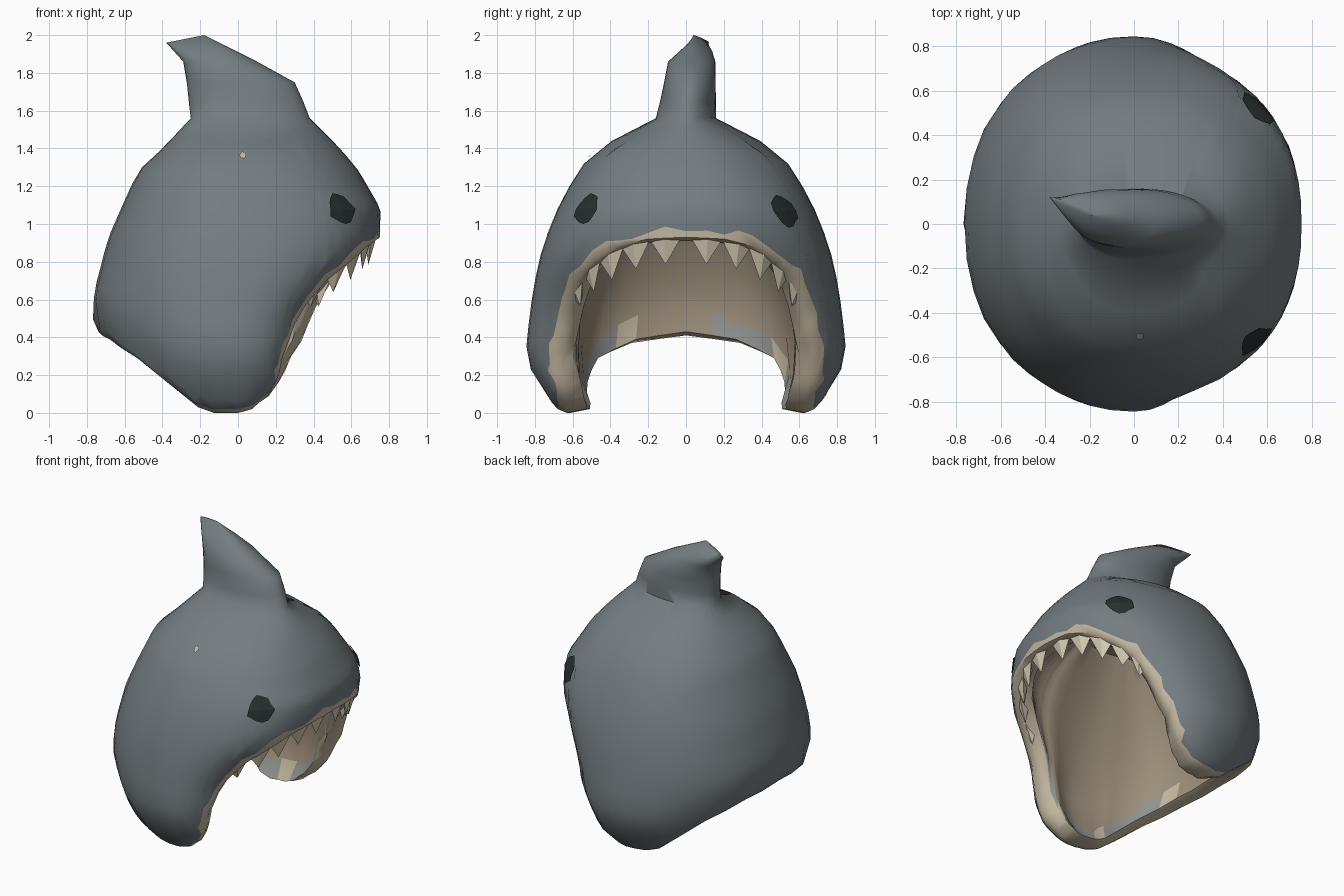
import bpy, bmesh, math, random
from mathutils import Vector

cube = bpy.data.objects.get("Cube")
if cube:
    bpy.data.objects.remove(cube)
random.seed(4)


def material(name, rgb):
    m = bpy.data.materials.new(name)
    m.use_nodes = True
    m.diffuse_color = (*rgb, 1)
    m.node_tree.nodes["Principled BSDF"].inputs["Base Color"].default_value = (*rgb, 1)
    return m


SLATE = material("slate skin", (0.175, 0.205, 0.22))
GUM = material("cream gum", (0.54, 0.47, 0.35))
LINING = material("tan lining", (0.33, 0.27, 0.195))
PATCH = material("pale grey patch", (0.28, 0.29, 0.28))
TOOTH = material("ivory tooth", (0.68, 0.61, 0.46))
EYE = material("black eye", (0.02, 0.028, 0.028))


def make(name, bm, mats, angle=None):
    bmesh.ops.recalc_face_normals(bm, faces=bm.faces)
    mesh = bpy.data.meshes.new(name)
    bm.to_mesh(mesh)
    bm.free()
    ob = bpy.data.objects.new(name, mesh)
    bpy.context.collection.objects.link(ob)
    for m in mats:
        mesh.materials.append(m)
    if angle:
        bpy.ops.object.select_all(action='DESELECT')
        ob.select_set(True)
        bpy.context.view_layer.objects.active = ob
        bpy.ops.object.shade_smooth_by_angle(angle=math.radians(angle))


def interp(table, key):
    """Linear lookup in rows of (key, values...)."""
    if key <= table[0][0]:
        return table[0][1:]
    for lo, hi in zip(table, table[1:]):
        if key <= hi[0]:
            t = (key - lo[0]) / (hi[0] - lo[0])
            return [a + (b - a) * t for a, b in zip(lo[1:], hi[1:])]
    return table[-1][1:]


# Head sections: height, front reach, back reach, half width, front roundness
SECTIONS = [(0, .2, .46, .66, .88), (.13, .35, .58, .78, .88), (.3, .36, .68, .85, .88),
            (.5, .42, .77, .83, .86), (.65, .55, .76, .81, .84), (.8, .7, .72, .78, .82),
            (.92, .75, .69, .745, .82), (1.08, .755, .62, .68, .82), (1.28, .64, .53, .575, .9),
            (1.4, .54, .4, .47, .92), (1.56, .38, .25, .16, 1)]
# Rim of the opening: angle from the snout, height
RIM = [(0, .93), (12, .92), (24, .88), (35, .8), (43, .7), (48, .56), (52, .38),
       (56, .22), (62, .11), (74, .04), (90, .02), (105, .02), (115, .05),
       (127, .16), (141, .29), (160, .39), (180, .43)]
# Sideways slant of the skin rows where the rim is steep: angle, shift
SLANT = [(28, 0), (44, 4.5), (56, 4.5), (72, 0)]
# Fin sections: back x, back z, front x, front z, half width, back y, front y
FIN = [(-.26, 1.64, .345, 1.65, .148, .01, .01), (-.27, 1.74, .3, 1.75, .137, .02, .02),
       (-.29, 1.86, .1, 1.86, .125, .04, .02), (-.335, 1.91, -.03, 1.925, .08, .08, .03),
       (-.38, 1.96, -.18, 2.0, .012, .12, .04)]


def rim_height(deg):
    return interp(RIM, abs(deg))[0]


def head_point(deg, z, scale=1.0):
    front, back, half, power = interp(SECTIONS, z)
    c, s = math.cos(math.radians(deg)), math.sin(math.radians(deg))
    # the cheeks swell forward, the left one more
    front *= 1 + (.38 if deg > 0 else .08) * max(0, 1 - abs(z - .42) / .35)
    reach = front if c > 0 else back
    if c < 0:
        power = .93
    x = math.copysign(abs(c) ** power, c) * reach
    y = math.copysign(abs(s) ** power, s) * half
    return Vector((x * scale, y * scale, z))


def slanted(deg, z, amount):
    return head_point(deg + math.copysign(interp(SLANT, abs(deg))[0] * amount, deg), z)


def fin_point(deg, xb, zb, xf, zf, w, yb, yf):
    u = (1 + math.cos(math.radians(deg))) / 2
    return Vector((xb + (xf - xb) * u, yb + (yf - yb) * u + w * math.sin(math.radians(deg)),
                   zb + (zf - zb) * u))


def lining_scale(deg):  # cheeks are thickest at the bottom
    return .85 - .08 * max(0, 1 - rim_height(deg) / .3)


def loft(bm, rings):
    """Bridge closed rings of points and cap both ends; returns the rows of faces."""
    vs = [[bm.verts.new(p) for p in ring] for ring in rings]
    n = len(vs[0])
    rows = [[bm.faces.new((a[i], a[(i + 1) % n], b[(i + 1) % n], b[i]))
             for i in range(n)] for a, b in zip(vs, vs[1:])]
    bm.faces.new(vs[0])
    bm.faces.new(vs[-1]).material_index = 2
    return rows


# Head and fin: from the fin tip down the skin, around the lip and up the lining
half_angles = []
for a, b in zip(RIM, RIM[1:]):
    half_angles += [a[0], (a[0] + b[0]) / 2]
angles = half_angles + [180] + [-a for a in reversed(half_angles[1:])]
ROWS, TOP, INNER_TOP = 12, 1.56, 1.27
rings = [[fin_point(a, *section) for a in angles] for section in reversed(FIN)]
for k in range(ROWS, 0, -1):
    rings.append([slanted(a, rim_height(a) + .09 + (TOP - .09 - rim_height(a)) * k / ROWS,
                          1 - k / ROWS) for a in angles])
rings.append([slanted(a, rim_height(a) + random.uniform(.02, .07), random.uniform(.5, 1.1))
              for a in angles])
LIP = len(rings)
rings.append([head_point(a, rim_height(a)) for a in angles])
rings.append([head_point(a, rim_height(a), .93) - Vector((0, 0, .02)) for a in angles])
rings.append([head_point(a, rim_height(a), lining_scale(a)) for a in angles])
rings.append([head_point(a, rim_height(a) + random.uniform(.07, .13), lining_scale(a) - .02)
              for a in angles])
for k in range(1, 8):  # the lining closes in as a dome
    t = k / 7
    rings.append([head_point(a, rim_height(a) + .13 + (INNER_TOP - .13 - rim_height(a)) * t,
                             lining_scale(a) - .03 - .25 * t * t) for a in angles])
bm = bmesh.new()
for r, row in enumerate(loft(bm, rings)):
    for i, f in enumerate(row):
        turn = abs(angles[i])
        if r == LIP - 1:
            f.material_index = 1 if turn < 60 else 0
        elif r in (LIP, LIP + 1):
            f.material_index = 1
        elif r == LIP + 2:
            if turn > 162:
                f.material_index = 2
            else:
                f.material_index = 3 if turn > 40 and math.sin(i * .9) > -.6 else 1
        elif r > LIP + 2:
            f.material_index = 2
make("hollow_head_and_fin", bm, [SLATE, GUM, LINING, PATCH], 60)

# Upper teeth: broad flat pyramids hanging just inside the lip
bm = bmesh.new()
for deg, length, width in ((6, .14, .09), (18, .14, .09), (29, .14, .09),
                           (38, .12, .085), (45, .08, .07)):
    for side in (1, -1):
        a = deg * side
        mid = head_point(a, rim_height(a), .95)
        along = head_point(a + 4, rim_height(a + 4)) - head_point(a - 4, rim_height(a - 4))
        along.z *= .6
        along.normalize()
        inward = Vector((-mid.x, -mid.y, 0)).normalized()
        base = [mid + along * width, mid - inward * .025,
                mid - along * width, mid + inward * .04]
        base = [bm.verts.new(p + Vector((0, 0, .01))) for p in base]
        tip = bm.verts.new(mid + inward * .02 - Vector((0, 0, length)))
        bm.faces.new(base)
        for i in range(4):
            bm.faces.new((base[i], base[(i + 1) % 4], tip))
make("upper_teeth", bm, [TOOTH])


def skin_spot(name, deg, z, spread, height, mat):
    """Ragged thin plate that follows the skin."""
    bm = bmesh.new()
    ring = []
    for i in range(14):
        t, r = i * math.tau / 14, random.uniform(.88, 1.12)
        ring.append(bm.verts.new(head_point(deg + spread * r * math.cos(t),
                                            z + height * r * math.sin(t), 1.012)))
    hub = bm.verts.new(head_point(deg, z, 1.015))
    for a, b in zip(ring, ring[1:] + ring[:1]):
        bm.faces.new((a, b, hub))
    make(name, bm, [mat])


# Eyes and a pale fleck on the right flank
skin_spot("left_eye", 46, 1.07, 8, .085, EYE)
skin_spot("right_eye", -47, 1.08, 7.5, .08, EYE)
skin_spot("right_fleck", -88, 1.365, 1.4, .018, GUM)
